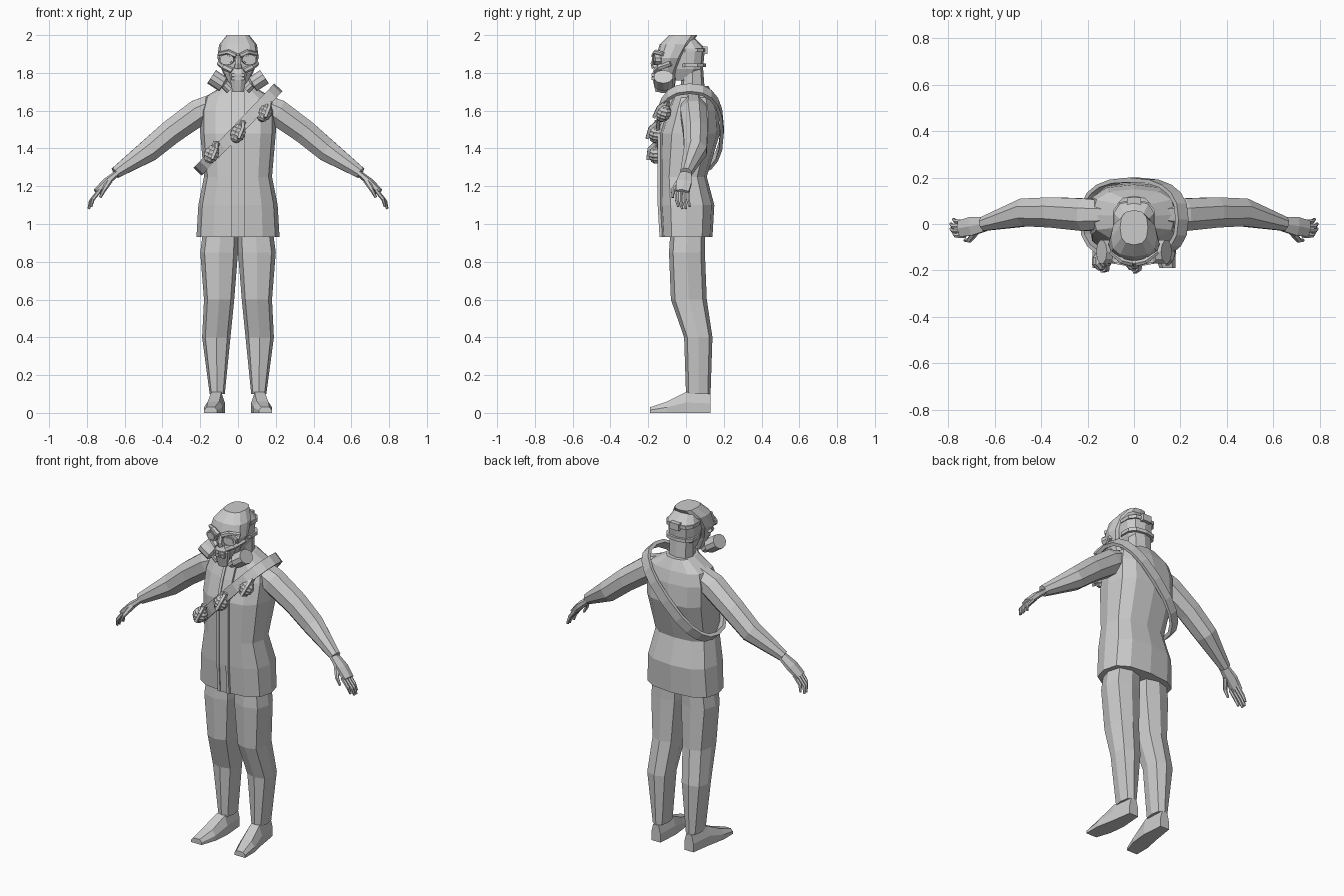
import bpy, bmesh, math
from mathutils import Vector

default_cube = bpy.data.objects.get("Cube")
if default_cube:
    bpy.data.objects.remove(default_cube)

shade = (.6, .6, .6, 1)
grey = bpy.data.materials.new("plain grey")
grey.use_nodes = True
grey.diffuse_color = shade
grey.node_tree.nodes["Principled BSDF"].inputs["Base Color"].default_value = shade


def loft(name, rings, closed=False):
    """Skin a list of equal-sized rings, capped unless the loft closes on itself."""
    bm = bmesh.new()
    rows = [[bm.verts.new(point) for point in ring] for ring in rings]
    count = len(rows[0])
    pairs = list(zip(rows, rows[1:]))
    if closed:
        pairs.append((rows[-1], rows[0]))
    else:
        bm.faces.new(rows[0])
        bm.faces.new(rows[-1])
    for lower, upper in pairs:
        for i in range(count):
            j = (i + 1) % count
            bm.faces.new((lower[i], lower[j], upper[j], upper[i]))
    bmesh.ops.recalc_face_normals(bm, faces=bm.faces)
    mesh = bpy.data.meshes.new(name)
    bm.to_mesh(mesh)
    bm.free()
    mesh.materials.append(grey)
    bpy.context.collection.objects.link(bpy.data.objects.new(name, mesh))


def rounded(angle, power):
    """Unit point on a circle squared off by a power below one."""
    cos, sin = math.cos(angle), math.sin(angle)
    return math.copysign(abs(cos) ** power, cos), math.copysign(abs(sin) ** power, sin)


def level_ring(z, inner, outer, front, back, sides, side=1):
    """Horizontal cross-section between x limits, with depths to front and back."""
    points = []
    for i in range(sides):
        cos, sin = rounded(math.tau * i / sides, .75)
        x = (inner + outer + (outer - inner) * sin) / 2
        y = (back - front - (back + front) * cos) / 2
        points.append(Vector((x * side, y, z)))
    return points


def stack(name, rows, sides=12):
    """Symmetric body from rows of height, half width, front and back depth."""
    loft(name, [level_ring(z, -half, half, front, back, sides)
                for z, half, front, back in rows])


def tube(name, points, sides=8, flat=1, across=(0, 1, 0), side=1):
    """Tapered tube along points of x, y, z, radius; flat squeezes it across its path."""
    centres = [Vector((x * side, y, z)) for x, y, z, radius in points]
    last = len(points) - 1
    rings = []
    for i, centre in enumerate(centres):
        along = (centres[min(i + 1, last)] - centres[max(i - 1, 0)]).normalized()
        wide = Vector(across)
        wide = (wide - along * wide.dot(along)).normalized()
        thin = along.cross(wide) * flat
        radius = points[i][-1] / math.cos(math.pi / sides)
        turns = [math.tau * (k + .5) / sides for k in range(sides)]
        rings.append([centre + (wide * math.cos(a) + thin * math.sin(a)) * radius
                      for a in turns])
    loft(name, rings)


sideways = (1, 0, 0)

# jacket and neck
jacket = [(.93, .22, .13, .14), (1.1, .21, .14, .15), (1.25, .18, .14, .11),
          (1.48, .2, .14, .18), (1.6, .2, .1, .17), (1.67, .18, .07, .15),
          (1.73, .08, .05, .12)]
stack("jacket", jacket)
stack("neck", [(1.7, .07, .03, .1), (1.83, .07, .02, .09)], sides=8)

# placket strip with raised edges, following the jacket front
for name, middle, half, rise in (("placket", 0, .03, .004), ("placket_right_edge", -.03, .008, .01),
                                 ("placket_left_edge", .03, .008, .01)):
    loft(name, [[Vector((middle + half * sign, depth - front, z))
                 for sign, depth in ((-1, .01), (1, .01), (1, -rise), (-1, -rise))]
                for z, width, front, back in jacket])

for side, label in ((1, "left"), (-1, "right")):
    # sleeve, palm and thumb
    tube(label + "_sleeve", [(.1, .04, 1.64, .06), (.21, .04, 1.59, .07), (.35, .05, 1.49, .065),
                             (.47, .05, 1.39, .06), (.65, 0, 1.27, .03)], side=side)
    tube(label + "_palm", [(.64, 0, 1.27, .03), (.7, -.01, 1.22, .04), (.75, -.02, 1.17, .035)],
         sides=6, flat=.45, side=side)
    tube(label + "_thumb", [(.68, -.03, 1.23, .015), (.71, -.07, 1.18, .01), (.73, -.07, 1.14, .006)],
         sides=6, side=side)

    # four fingers, the outer ones shorter
    for i in range(4):
        y = i * .02 - .05
        short = .012 if i in (0, 3) else 0
        tube(label + "_finger", [(.73, y, 1.18, .01), (.78 - short, y, 1.12 + short, .009),
                                 (.79 - short, y + .01, 1.08 + short, .006)], sides=6, side=side)

    # trouser leg
    leg = [(1, 0, .18, .08, .1), (.85, 0, .2, .09, .1), (.6, .02, .18, .08, .11),
           (.4, .04, .19, .01, .14), (.1, .07, .15, 0, .13)]
    loft(label + "_trouser_leg", [level_ring(*row, 8, side) for row in leg])

    # shoe, from heel to toe
    sections = []
    for y, inner, outer, top in ((.13, .08, .14, .1), (0, .07, .16, .11),
                                 (-.1, .08, .18, .06), (-.19, .11, .18, .03)):
        inset = (outer - inner) / 5
        outline = ((inner, 0), (outer, 0), (outer, top / 2),
                   (outer - inset, top), (inner + inset, top), (inner, top / 2))
        sections.append([Vector((x * side, y, z)) for x, z in outline])
    loft(label + "_shoe", sections)

    # breathing filter
    tube(label + "_filter", [(.04, -.12, 1.71, .03), (.07, -.12, 1.74, .03),
                             (.08, -.12, 1.74, .05), (.14, -.12, 1.78, .05)],
         sides=10, flat=.8, side=side)

    # goggle rim and lens, brow and cheekbone
    for part, radius, front in (("rim", .037, -.17), ("lens", .028, -.176)):
        tube(label + "_goggle_" + part, [(.05, -.12, 1.87, radius), (.06, front, 1.87, radius)],
             sides=10, flat=.75, across=sideways, side=side)
    tube(label + "_brow", [(.01, -.17, 1.89, .012), (.05, -.16, 1.91, .012), (.1, -.12, 1.9, .01)],
         sides=6, side=side)
    tube(label + "_cheekbone", [(.03, -.16, 1.81, .014), (.07, -.14, 1.83, .015),
                                (.1, -.08, 1.85, .012)], sides=6, side=side)

# head and face mask
stack("head", [(1.76, .05, .06, .03), (1.82, .08, .08, .09), (1.93, .09, .08, .1),
               (1.98, .06, .06, .05)], sides=10)
stack("mask", [(1.72, .04, .13, -.06), (1.8, .08, .15, -.05), (1.88, .11, .16, -.01),
               (1.95, .1, .14, .03), (2, .06, .09, .06)])
for height in (1.84, 1.92):
    stack("head_strap", [(height + rise, .093, .05, .105) for rise in (-.01, .01)], sides=10)
tube("strap_buckle", [(0, .1, 1.9, .03), (0, .1, 1.94, .03)], sides=4, flat=.5, across=sideways)

# nose, muzzle and teeth
tube("nose", [(0, -.16, 1.89, .01), (0, -.17, 1.85, .015), (0, -.16, 1.83, .02)],
     sides=6, across=sideways)
tube("muzzle", [(0, -.14, 1.82, .035), (0, -.15, 1.79, .045), (0, -.14, 1.7, .03)],
     flat=.7, across=sideways)
for row in (1.77, 1.79):
    for i in range(6):
        x = (i - 2.5) * .012
        tube("tooth", [(x, -.175, row + rise, .005) for rise in (-.008, .008)],
             sides=4, flat=1.5, across=sideways)

# bandolier: a flat band around a tilted loop from left shoulder to right hip
centre = Vector((0, .02, 1.5))
slant = Vector((.69, 0, .72))
band = Vector((-.72, 0, .69))
loop = []
for i in range(20):
    cos, sin = rounded(math.tau * i / 20, .8)
    spoke = slant * cos * .3 + Vector((0, sin * .17, 0))
    outward = spoke.normalized() * .01
    loop.append([centre + spoke + band * width * .03 + outward * lift
                 for width, lift in ((-1, -1), (1, -1), (1, 1), (-1, 1))])
loft("bandolier", loop, closed=True)

# ribbed grenades with cap and lever
for spot, lean in (((.14, -.12, 1.59), .3), ((0, -.16, 1.48), .15), ((-.14, -.16, 1.37), 0)):
    axis = Vector((.4, lean, .9)).normalized()
    spot = Vector(spot)
    body = []
    for k in range(-5, 6):
        radius = .04 * math.cos(k * .23) - .004 * (k % 2)
        body.append((*(spot + axis * k * .01), radius))
    tube("grenade_body", body)
    tube("grenade_cap", [(*(spot + axis * reach), .016) for reach in (.04, .07)], sides=6)
    outward = Vector((.01, -.03, 0))
    tube("grenade_lever", [(*(spot + axis * reach + outward * lift), .008)
                           for reach, lift in ((.07, 0), (.03, 1.2), (-.03, 1.4))], sides=4)
